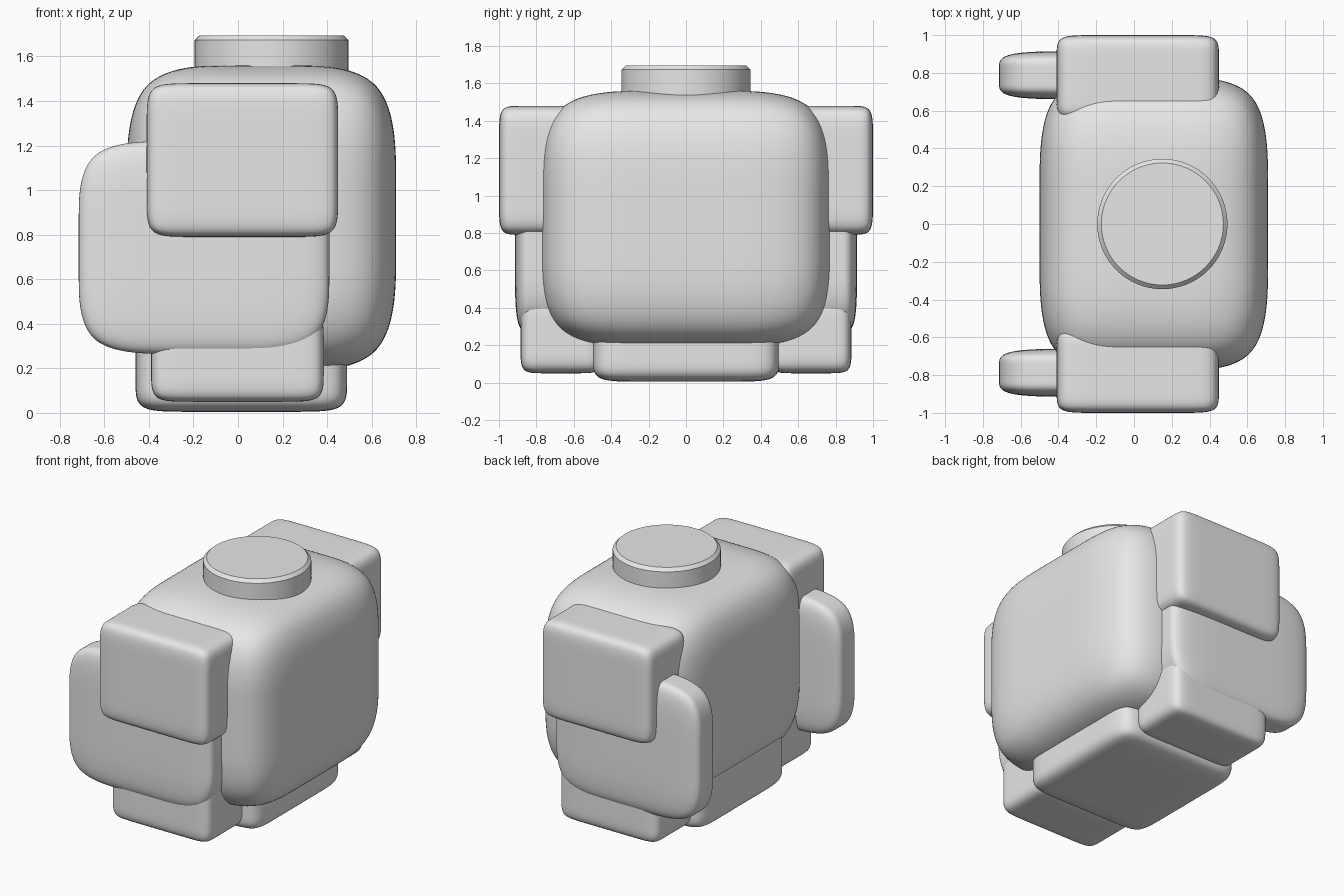
import bpy
import bmesh
from mathutils import Vector

cube = bpy.data.objects.get("Cube")
if cube:
    bpy.data.objects.remove(cube, do_unlink=True)

# Single grey finish
grey = bpy.data.materials.new("light_grey")
grey.use_nodes = True
colour = (0.8, 0.8, 0.8, 1)
grey.diffuse_color = colour
grey.node_tree.nodes["Principled BSDF"].inputs["Base Color"].default_value = colour


def soft_block(name, low, high, hold):
    """Subdivided block between two corners; hold sets edge tightness per axis."""
    low, high = Vector(low), Vector(high)
    centre, half = (low + high) / 2, (high - low) / 2
    bm = bmesh.new()
    bmesh.ops.create_cube(bm, size=2)
    bmesh.ops.subdivide_edges(bm, edges=bm.edges[:], cuts=2, use_grid_fill=True)
    for v in bm.verts:
        for i in range(3):
            c = v.co[i]
            if abs(c) < 0.9:
                c = hold[i] if c > 0 else -hold[i]
            v.co[i] = centre[i] + c * half[i]
    mesh = bpy.data.meshes.new(name)
    bm.to_mesh(mesh)
    bm.free()
    mesh.shade_smooth()
    mesh.materials.append(grey)
    obj = bpy.data.objects.new(name, mesh)
    bpy.context.collection.objects.link(obj)
    sub = obj.modifiers.new("soften", "SUBSURF")
    sub.levels = sub.render_levels = 4
    return obj


def side_pair(name, x, y, z, hold):
    """Matching blocks on the front and back; y is the distance from the centre."""
    soft_block("front_" + name, (x[0], -y[1], z[0]), (x[1], -y[0], z[1]), hold)
    soft_block("back_" + name, (x[0], y[0], z[0]), (x[1], y[1], z[1]), hold)


# Torso and pelvis
soft_block("torso", (-0.5, -0.775, 0.19), (0.71, 0.775, 1.56), (0.15, 0.2, 0.15))
soft_block("pelvis", (-0.46, -0.5, 0.005), (0.49, 0.5, 0.42), (0.55, 0.55, 0.4))

# Shoulder, arm and hip blocks
side_pair("shoulder", (-0.41, 0.45), (0.55, 1.0), (0.79, 1.48), (0.6, 0.55, 0.55))
side_pair("arm", (-0.715, 0.41), (0.66, 0.915), (0.265, 1.22), (0.2, 0.3, 0.2))
side_pair("hip", (-0.39, 0.385), (0.45, 0.885), (0.05, 0.46), (0.6, 0.5, 0.4))

# Neck disc with a chamfered rim
bpy.ops.mesh.primitive_cylinder_add(vertices=64, radius=0.345, depth=0.24,
                                    location=(0.15, 0, 1.575))
neck = bpy.context.object
neck.name = "neck_disc"
neck.data.materials.append(grey)
bevel = neck.modifiers.new("rim", "BEVEL")
bevel.width = 0.022
bevel.segments = 1
bevel.limit_method = "ANGLE"
bpy.ops.object.shade_smooth_by_angle(angle=0.5)
